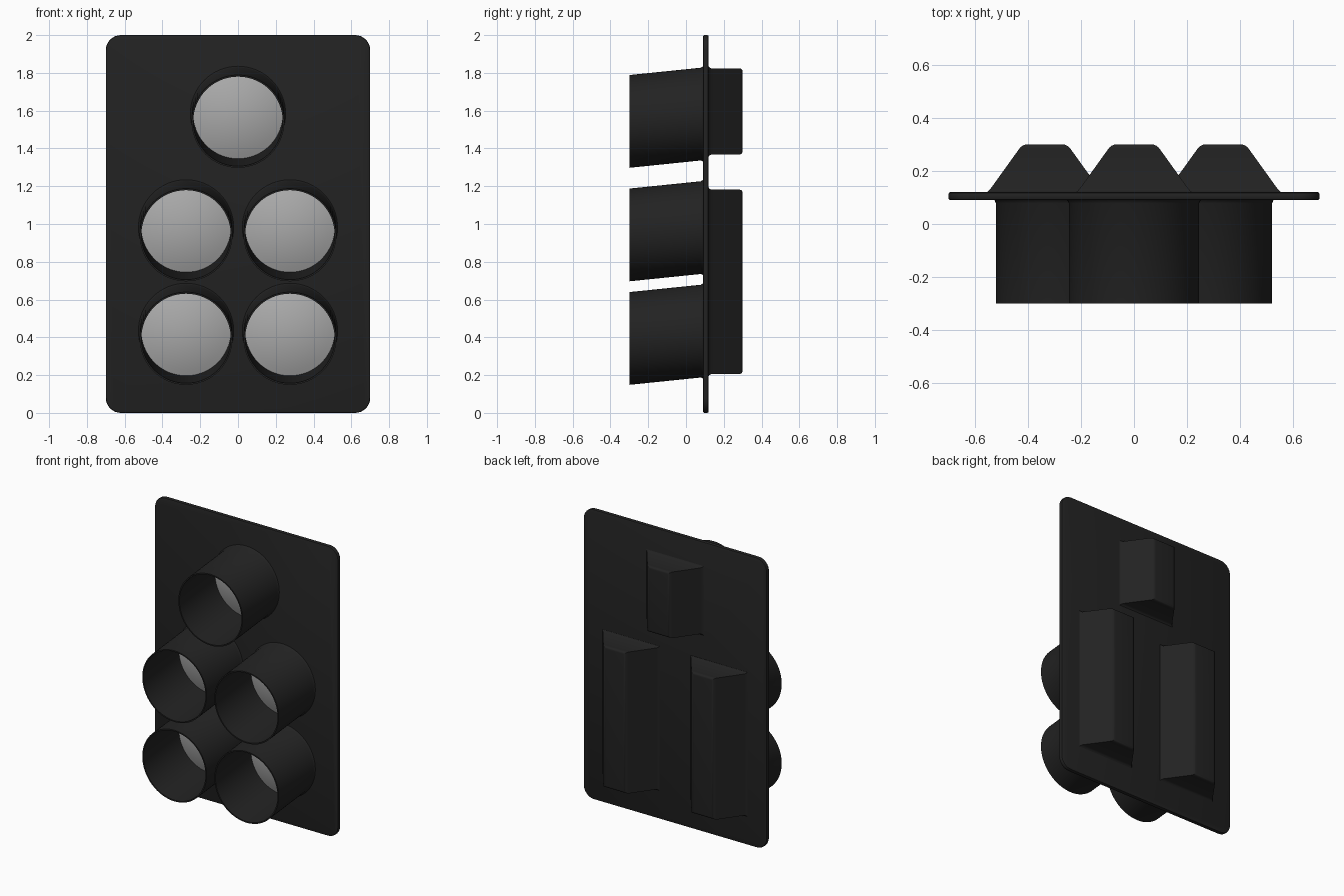
import bpy, bmesh, math

if "Cube" in bpy.data.objects:
    bpy.data.objects.remove(bpy.data.objects["Cube"])


def material(name, value):
    mat = bpy.data.materials.new(name)
    mat.diffuse_color = (value, value, value, 1)
    mat.use_nodes = True
    mat.node_tree.nodes["Principled BSDF"].inputs["Base Color"].default_value = mat.diffuse_color
    return mat


BLACK = material("matte black", 0.016)
GREY = material("lens grey", 0.40)


def finish(name, bm, mat):
    """Turn a bmesh into a named object with smooth shading."""
    bmesh.ops.recalc_face_normals(bm, faces=bm.faces)
    mesh = bpy.data.meshes.new(name)
    bm.to_mesh(mesh)
    bm.free()
    mesh.materials.append(mat)
    obj = bpy.data.objects.new(name, mesh)
    bpy.context.collection.objects.link(obj)
    bpy.ops.object.select_all(action='DESELECT')
    obj.select_set(True)
    bpy.context.view_layer.objects.active = obj
    bpy.ops.object.shade_smooth_by_angle(angle=math.radians(35))
    return obj


def loft(bm, rings, closed=False):
    """Join equal-length point rings with quads."""
    loops = [[bm.verts.new(p) for p in ring] for ring in rings]
    pairs = list(zip(loops, loops[1:]))
    if closed:
        pairs.append((loops[-1], loops[0]))
    for a, b in pairs:
        for i in range(len(a)):
            j = (i + 1) % len(a)
            bm.faces.new((a[i], a[j], b[j], b[i]))
    return loops


def circle(cx, y, cz, r, n=64):
    return [(cx + r * math.cos(2 * math.pi * i / n), y,
             cz + r * math.sin(2 * math.pi * i / n)) for i in range(n)]


# Backplate: rounded rectangle with softened rims
def plate_ring(y, inset):
    pts = []
    r = 0.08
    for k, (sx, sz) in enumerate([(1, 1), (-1, 1), (-1, -1), (1, -1)]):
        for i in range(9):
            a = math.pi / 2 * (k + i / 8)
            pts.append((sx * (0.7 - r) + (r - inset) * math.cos(a), y,
                        1 + sz * (1 - r) + (r - inset) * math.sin(a)))
    return pts


bm = bmesh.new()
loops = loft(bm, [plate_ring(0.09, 0.008), plate_ring(0.0925, 0.0025),
                  plate_ring(0.098, 0), plate_ring(0.112, 0),
                  plate_ring(0.1175, 0.0025), plate_ring(0.12, 0.008)])
bm.faces.new(loops[0])
bm.faces.new(loops[-1])
finish("backplate", bm, BLACK)


# Lamp: a tube visor drooping towards the front, with a domed lens inside
def lamp(cx, cz):
    def z(y):
        return cz + (y - 0.09) * 0.1025
    # (y, radius) around the tube wall section
    wall = [(0.095, 0.258), (0.088, 0.250), (0.078, 0.2455), (-0.3, 0.2455),
            (-0.3, 0.237), (0.095, 0.237)]
    bm = bmesh.new()
    loft(bm, [circle(cx, y, z(y), r) for y, r in wall], closed=True)
    finish("visor", bm, BLACK)

    bm = bmesh.new()
    rings = []
    for i in range(8):
        t = 1 - i / 8
        rings.append(circle(cx, 0.087 - 0.05 * (1 - t * t), cz, 0.2385 * t))
    loops = loft(bm, rings)
    tip = bm.verts.new((cx, 0.037, cz))
    last = loops[-1]
    for i in range(len(last)):
        bm.faces.new((last[i], last[(i + 1) % len(last)], tip))
    obj = finish("lens", bm, GREY)
    # the dome must face the front
    if sum(p.normal.y for p in obj.data.polygons) > 0:
        obj.data.flip_normals()


for x, z in [(0, 1.583), (-0.275, 0.982), (0.275, 0.982),
             (-0.275, 0.434), (0.275, 0.434)]:
    lamp(x, z)


# Rear housing: tapered box with a flared foot and rounded back edges
def housing(cx, z0, z1):
    def rect(y, hx, out):
        return [(cx - hx, y, z0 - out), (cx + hx, y, z0 - out),
                (cx + hx, y, z1 + out), (cx - hx, y, z1 + out)]
    bm = bmesh.new()
    loops = loft(bm, [rect(0.117, 0.224, 0.016), rect(0.123, 0.214, 0.006),
                      rect(0.134, 0.204, 0), rect(0.3, 0.086, 0)])
    bm.faces.new(loops[0])
    back = bm.faces.new(loops[-1])
    bmesh.ops.bevel(bm, geom=list(back.edges), offset=0.018, segments=4,
                    profile=0.5, affect='EDGES')
    finish("rear_housing", bm, BLACK)


housing(0, 1.368, 1.824)
for side in (-1, 1):
    housing(side * 0.336, 0.206, 1.182)
